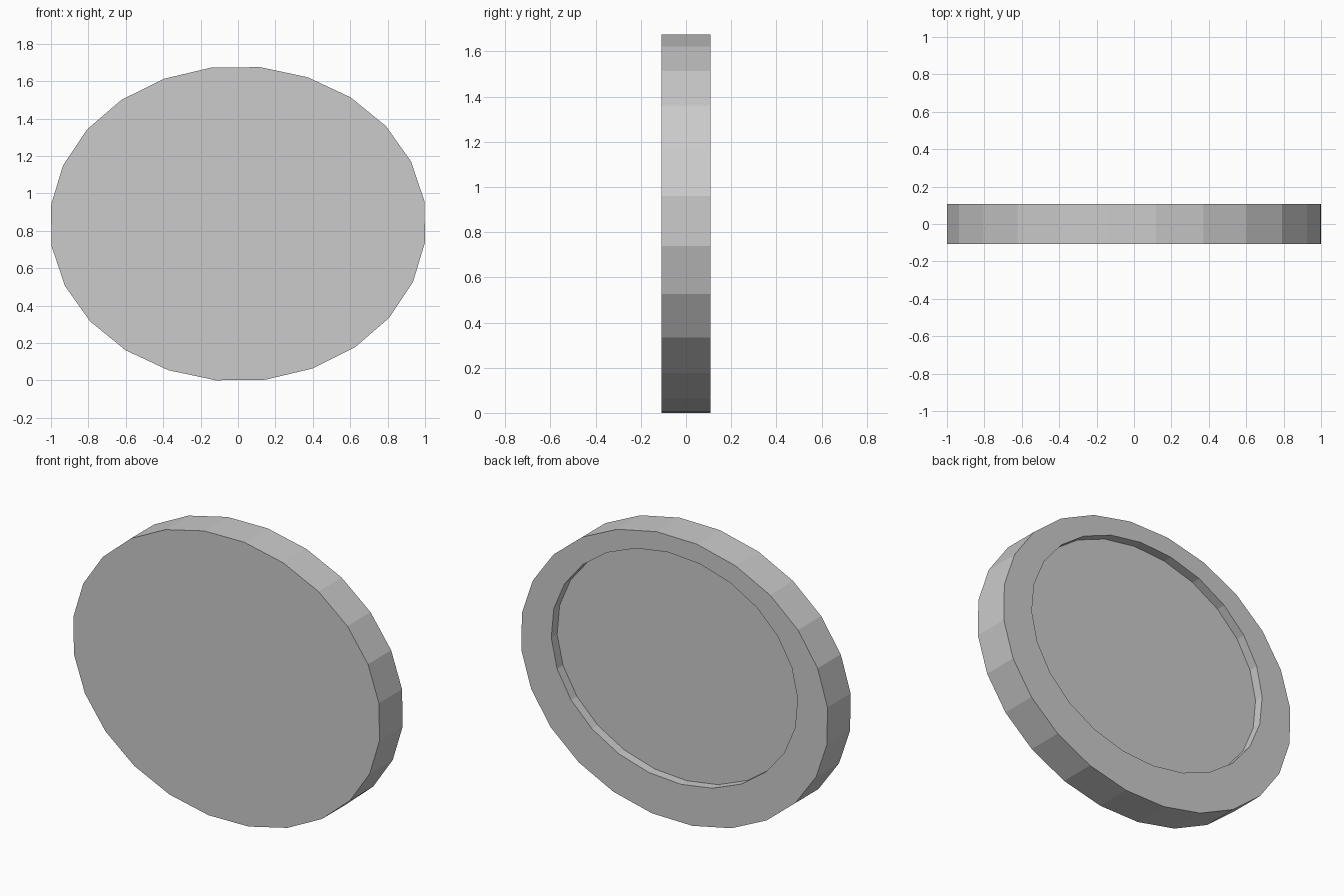
import bpy, bmesh, math

if "Cube" in bpy.data.objects:
    bpy.data.objects.remove(bpy.data.objects["Cube"])

SIDES = 24
HALF = 0.108          # half thickness
CENTRE_Z = 0.8375

bm = bmesh.new()


def oval(rx, rz, y, cz, phase):
    """Ring of vertices on an upright ellipse."""
    ring = []
    for i in range(SIDES):
        a = math.radians(phase) + math.tau * i / SIDES
        ring.append(bm.verts.new((rx * math.cos(a), y, cz + rz * math.sin(a))))
    return ring


# Front edge, back edge, recess rim and recess floor
rings = [
    oval(1.007, 0.843, -HALF, CENTRE_Z, 8.3),
    oval(1.007, 0.843, HALF, CENTRE_Z, 8.3),
    oval(0.806, 0.675, HALF, CENTRE_Z + 0.062, 12.0),
    oval(0.806, 0.675, HALF - 0.055, CENTRE_Z + 0.062, 12.0),
]

# Outer wall, back border and recess wall
for a, b in zip(rings, rings[1:]):
    for i in range(SIDES):
        j = (i + 1) % SIDES
        bm.faces.new((a[i], a[j], b[j], b[i]))

# Front face and recess floor
bm.faces.new(rings[0])
bm.faces.new(rings[-1])
bmesh.ops.recalc_face_normals(bm, faces=bm.faces[:])

mesh = bpy.data.meshes.new("oval_disc")
bm.to_mesh(mesh)
bm.free()
disc = bpy.data.objects.new("oval_disc", mesh)
bpy.context.collection.objects.link(disc)
